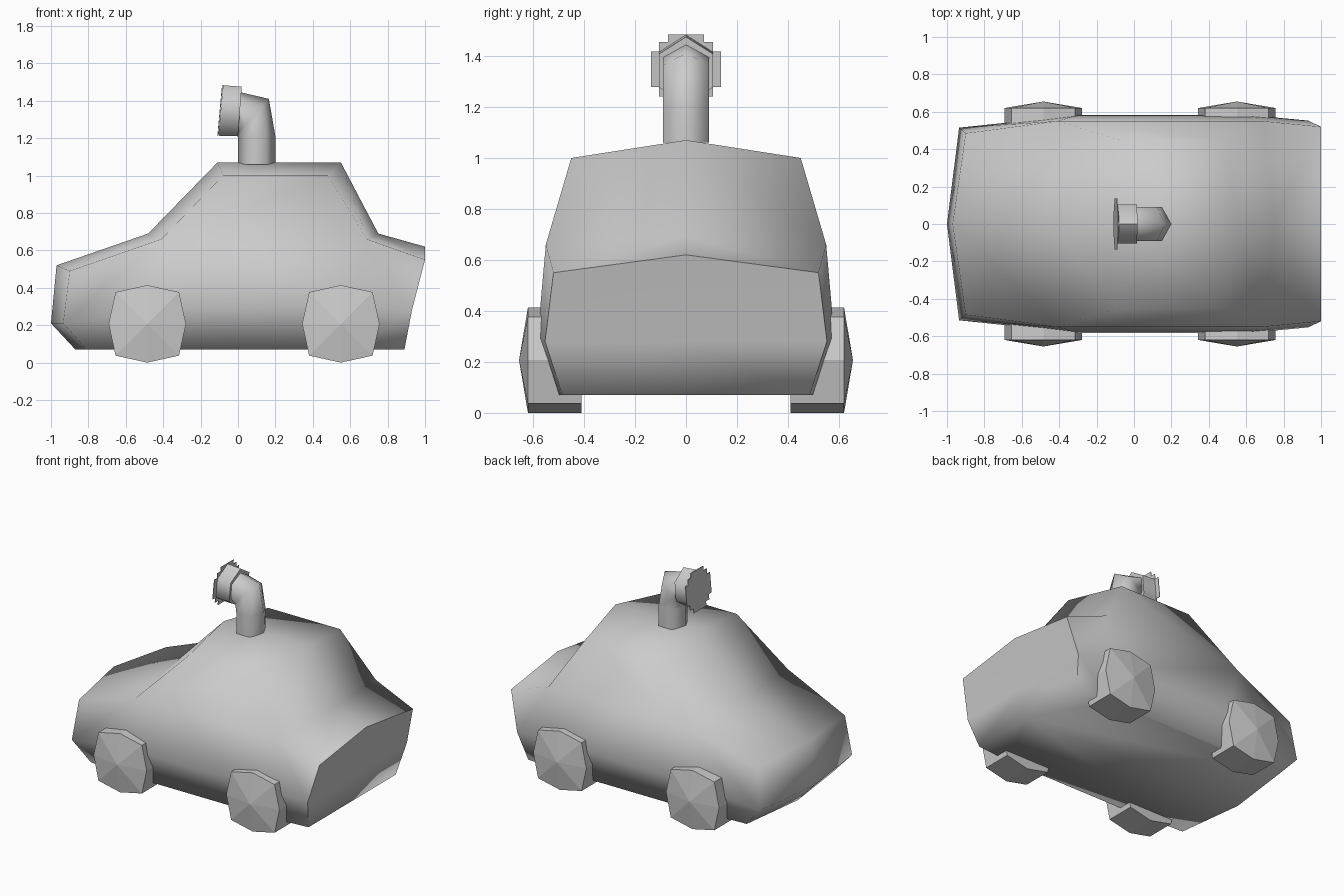
import bpy, bmesh, math

if "Cube" in bpy.data.objects:
    bpy.data.objects.remove(bpy.data.objects["Cube"])


def make(name, verts, faces, smooth=None):
    """Mesh object from points and faces, welded and with outward normals."""
    bm = bmesh.new()
    vs = [bm.verts.new(v) for v in verts]
    for f in faces:
        bm.faces.new([vs[i] for i in f])
    bmesh.ops.remove_doubles(bm, verts=bm.verts, dist=1e-4)
    bmesh.ops.recalc_face_normals(bm, faces=bm.faces)
    me = bpy.data.meshes.new(name)
    bm.to_mesh(me)
    bm.free()
    ob = bpy.data.objects.new(name, me)
    bpy.context.collection.objects.link(ob)
    if smooth:
        bpy.ops.object.select_all(action='DESELECT')
        ob.select_set(True)
        bpy.context.view_layer.objects.active = ob
        bpy.ops.object.shade_smooth_by_angle(angle=math.radians(smooth))
    return ob


# Car body: centre profile (x, z) and matching side edge (x, y, z)
centre = [(-.87, .07), (-1, .21), (-.97, .52), (-.48, .69), (-.11, 1.07),
          (.55, 1.07), (.75, .69), (1, .62), (.93, .28), (.89, .07)]
edge = [(-.81, .48, .07), (-.935, .515, .21), (-.90, .485, .49), (-.41, .55, .66),
        (-.08, .45, 1.0), (.48, .45, 1.0), (.69, .55, .66), (1, .52, .55),
        (.93, .553, .28), (.89, .485, .07)]
# bulging flank points and sill points
flank = [(-.3, .582, .3), (.62, .582, .3), (-.3, .505, .07), (.62, .505, .07)]
half = [(x, 0, z) for x, z in centre] + edge + flank
M1, M2, B1, B2 = 20, 21, 22, 23
half_faces = [(i, i + 1, i + 11, i + 10) for i in range(9)]
half_faces += [(10, 11, M1, B1), (11, 12, 13, M1), (13, M1, M2, 16),
               (13, 14, 15, 16), (16, 17, 18, M2), (18, 19, B2, M2),
               (B1, M1, M2, B2), (0, 9, 19, B2, B1, 10)]
n = len(half)
make("car_body", half + [(x, -y, z) for x, y, z in half],
     half_faces + [tuple(i + n for i in f) for f in half_faces], 80)

# Wheels: eight-sided blocks with a domed outer face
for xname, cx in (("front", -.485), ("rear", .55)):
    for side, s in (("near", -1), ("far", 1)):
        ring = []
        for k in range(8):
            r = .207 if k % 2 == 0 else .24
            a = k * math.pi / 4
            ring.append((cx + r * math.cos(a), .207 + r * math.sin(a)))
        verts = [(x, s * .41, z) for x, z in ring] + [(x, s * .62, z) for x, z in ring]
        verts.append((cx, s * .655, .207))
        faces = [tuple(range(8))]
        for k in range(8):
            j = (k + 1) % 8
            faces += [(k, j, j + 8, k + 8), (k + 8, j + 8, 16)]
        make(f"{xname}_{side}_wheel", verts, faces)


def hex_tube(name, rings):
    """Six-sided tube; each ring runs between two (x, z) ends with a half width."""
    verts = []
    for xa, za, xb, zb, w in rings:
        for t, y in ((0, 0), (.25, w), (.75, w), (1, 0), (.75, -w), (.25, -w)):
            verts.append((xa + (xb - xa) * t, y, za + (zb - za) * t))
    faces = [tuple(range(6)), tuple(range(len(verts) - 6, len(verts)))]
    for r in range(len(rings) - 1):
        for k in range(6):
            j = (k + 1) % 6
            faces.append((r * 6 + k, r * 6 + j, r * 6 + 6 + j, r * 6 + 6 + k))
    make(name, verts, faces, 65)


# Periscope pipe bending forward, with a wider head
hex_tube("periscope_pipe", [(.2, 1.06, 0, 1.06, .09), (.2, 1.21, 0, 1.2, .09),
                            (.165, 1.41, 0, 1.225, .09), (.015, 1.445, 0, 1.245, .09)])
hex_tube("periscope_head", [(.02, 1.475, 0, 1.21, .105), (-.08, 1.483, -.105, 1.213, .105)])

# Stepped lens plate on the head
quad = [(.07, .137), (.07, .106), (.106, .106), (.106, .07), (.137, .07)]
outline = []
for k in range(4):
    for y, h in quad:
        for _ in range(k):
            y, h = h, -y
        outline.append((y, h))
verts = [(-.094 + h * .092 + dx, y, 1.348 + h) for dx in (0, -.004) for y, h in outline]
m = len(outline)
make("lens_plate", verts, [tuple(range(m)), tuple(range(m, 2 * m))] +
     [(k, (k + 1) % m, (k + 1) % m + m, k + m) for k in range(m)])
